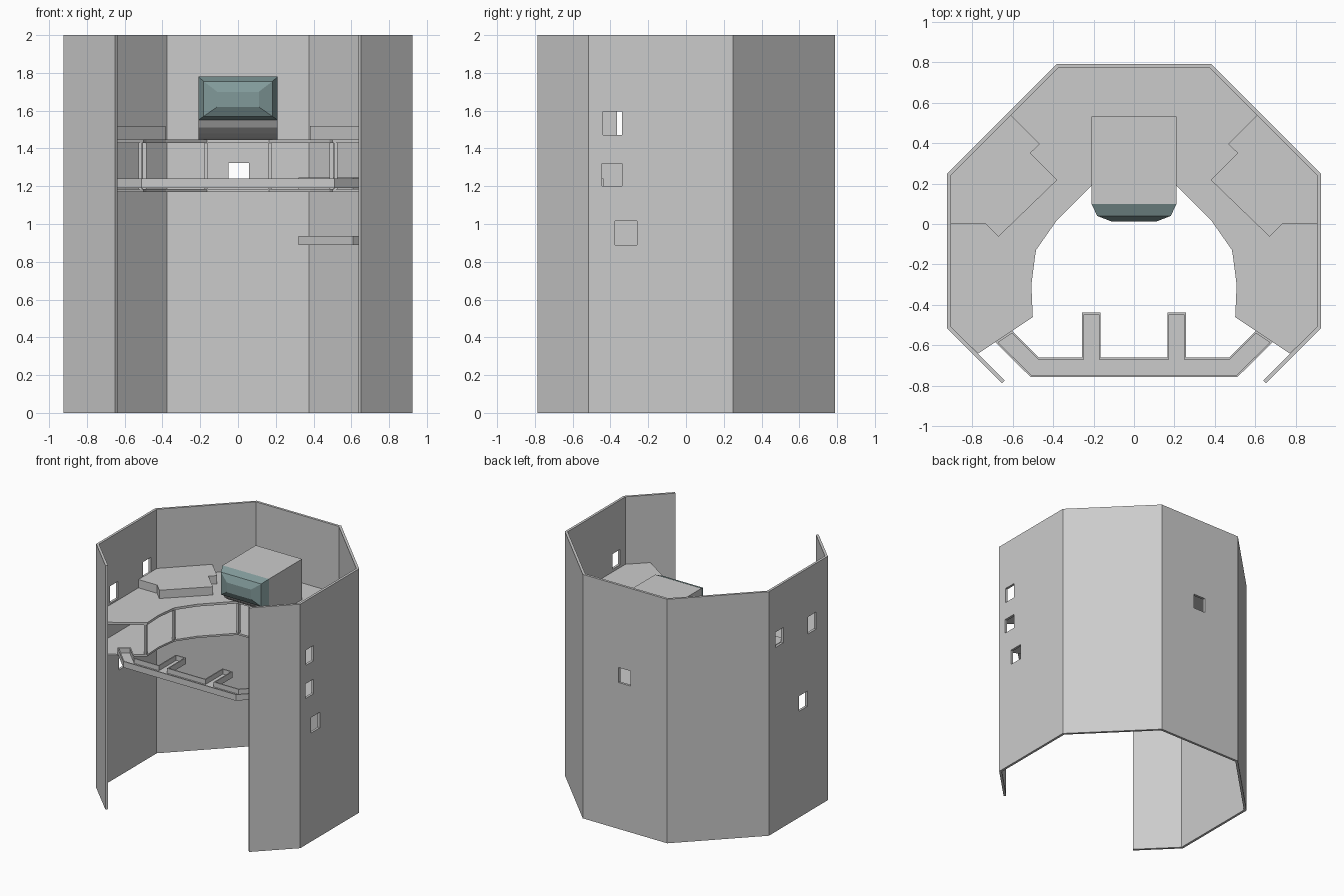
import bpy, bmesh

if "Cube" in bpy.data.objects:
    bpy.data.objects.remove(bpy.data.objects["Cube"])


def new_object(name, bm, color=None):
    bmesh.ops.recalc_face_normals(bm, faces=bm.faces)
    me = bpy.data.meshes.new(name)
    bm.to_mesh(me)
    bm.free()
    ob = bpy.data.objects.new(name, me)
    bpy.context.collection.objects.link(ob)
    if color:
        mat = bpy.data.materials.new(name + "_color")
        mat.diffuse_color = color
        mat.use_nodes = True
        mat.node_tree.nodes["Principled BSDF"].inputs["Base Color"].default_value = mat.diffuse_color
        me.materials.append(mat)
    return ob


def prism(name, pts, z0, z1):
    """Extrude a flat outline upwards."""
    bm = bmesh.new()
    face = bm.faces.new([bm.verts.new((x, y, z0)) for x, y in pts])
    ext = bmesh.ops.extrude_face_region(bm, geom=[face])
    verts = [g for g in ext["geom"] if isinstance(g, bmesh.types.BMVert)]
    bmesh.ops.translate(bm, verts=verts, vec=(0, 0, z1 - z0))
    return new_object(name, bm)


def box(name, x0, x1, y0, y1, z0, z1):
    return prism(name, [(x0, y0), (x1, y0), (x1, y1), (x0, y1)], z0, z1)


def flip(pts):
    return [(-x, y) for x, y in pts]


def symmetric(half):
    """Complete an outline from its right half."""
    return half + flip(half)[::-1]


def cut(target, cutter):
    mod = target.modifiers.new("cut", "BOOLEAN")
    mod.operation = "DIFFERENCE"
    mod.solver = "EXACT"
    mod.object = cutter
    cutter.hide_render = True
    bpy.context.view_layer.objects.active = target
    bpy.ops.object.modifier_apply(modifier=mod.name)
    bpy.data.objects.remove(cutter)


# outer shell: thin faceted wall, open at the front
outer = [(0.652, -0.787), (0.925, -0.515), (0.925, 0.248), (0.383, 0.79)]
inner = [(0.638, -0.773), (0.905, -0.507), (0.905, 0.24), (0.375, 0.77)]
ring = symmetric(outer) + symmetric(inner)[::-1]
walls = prism("outer_walls", ring, 0, 2)

# small windows (x side, y range, z range)
for side, y0, y1, z0, z1 in [
    (1, -0.44, -0.34, 1.47, 1.595), (1, -0.445, -0.34, 1.2, 1.32),
    (1, -0.375, -0.26, 0.89, 1.017), (-1, -0.365, -0.26, 1.46, 1.6),
    (-1, 0.06, 0.165, 1.51, 1.635), (-1, -0.25, -0.145, 0.87, 0.995),
]:
    xs = sorted((side * 0.87, side * 0.96))
    cut(walls, box("window_cutter", xs[0], xs[1], y0, y1, z0, z1))
cut(walls, box("window_cutter", -0.05, 0.057, 0.74, 0.82, 1.2, 1.323))

# horseshoe desk: upper and lower shelves
edge = [(0.165, 0.235), (0.38, 0.02), (0.485, -0.13), (0.507, -0.3), (0.5, -0.46)]
desk = symmetric(edge + [(0.77, -0.64), (0.905, -0.507), (0.905, 0.24), (0.375, 0.77)])
prism("upper_shelf", desk, 1.428, 1.447)
prism("lower_shelf", desk, 1.17, 1.185)

# posts between the shelves
for s in (-1, 1):
    for x, y in [(0.168, 0.245), (0.495, -0.125), (0.517, -0.455)]:
        box("shelf_post", s * x - 0.01, s * x + 0.01, y - 0.01, y + 0.01, 1.18, 1.43)

# raised stepped cabinets against the diagonal walls
front = [(0.465, 0.395), (0.513, 0.35), (0.38, 0.217), (0.67, -0.063), (0.735, 0.003)]
back = [(0.905, 0.003), (0.905, 0.24), (0.608, 0.537)]
prism("right_cabinet", front + back, 1.445, 1.52)
prism("left_cabinet", flip(front + back), 1.445, 1.515)
wide = [(x - 0.06, y) for x, y in front] + back
prism("right_middle_cabinet", wide, 1.184, 1.245)
prism("right_low_ledge", wide, 0.89, 0.937)

# front rail: shallow tray with two pockets, floor plus thin rim
rail = symmetric([(0.165, -0.66), (0.165, -0.437), (0.257, -0.437), (0.257, -0.66),
                  (0.47, -0.66), (0.602, -0.528), (0.685, -0.583), (0.51, -0.757)])
prism("rail_floor", rail, 1.19, 1.2)
rim = prism("rail_rim", rail, 1.192, 1.24)
hollow = prism("rail_cutter", rail, 1.1, 1.3)
bm = bmesh.new()
bm.from_mesh(hollow.data)
caps = [f for f in bm.faces if abs(f.normal.z) > 0.9]
top = max(caps, key=lambda f: f.calc_center_median().z)
bmesh.ops.inset_region(bm, faces=[top], thickness=0.009, use_even_offset=True)
inset_pts = [(v.co.x, v.co.y) for v in top.verts]
bm.free()
bpy.data.objects.remove(hollow)
cut(rim, prism("rail_cutter", inset_pts, 1.1, 1.3))

# monitor housing: side profile (y, z) extruded across x
profile = [(0.1, 1.78), (0.1, 1.55), (0.125, 1.51), (0.165, 1.478), (0.215, 1.457),
           (0.26, 1.446), (0.53, 1.446), (0.53, 1.78)]
bm = bmesh.new()
face = bm.faces.new([bm.verts.new((-0.21, y, z)) for y, z in profile])
ext = bmesh.ops.extrude_face_region(bm, geom=[face])
bmesh.ops.translate(bm, vec=(0.42, 0, 0),
                    verts=[g for g in ext["geom"] if isinstance(g, bmesh.types.BMVert)])
new_object("monitor_housing", bm)

# bulging screen: nested rectangles (half width, z low, z high, y)
bm = bmesh.new()
rings = []
for w, z0, z1, y in [(0.21, 1.55, 1.78, 0.1), (0.182, 1.57, 1.755, 0.04),
                     (0.11, 1.62, 1.7, 0.012)]:
    rings.append([bm.verts.new(p) for p in
                  [(-w, y, z0), (w, y, z0), (w, y, z1), (-w, y, z1)]])
for a, b in zip(rings, rings[1:]):
    for i in range(4):
        j = (i + 1) % 4
        bm.faces.new((a[i], a[j], b[j], b[i]))
bm.faces.new(rings[-1])
bm.faces.new(rings[0][::-1])
new_object("monitor_screen", bm, (0.22, 0.32, 0.32, 1))
